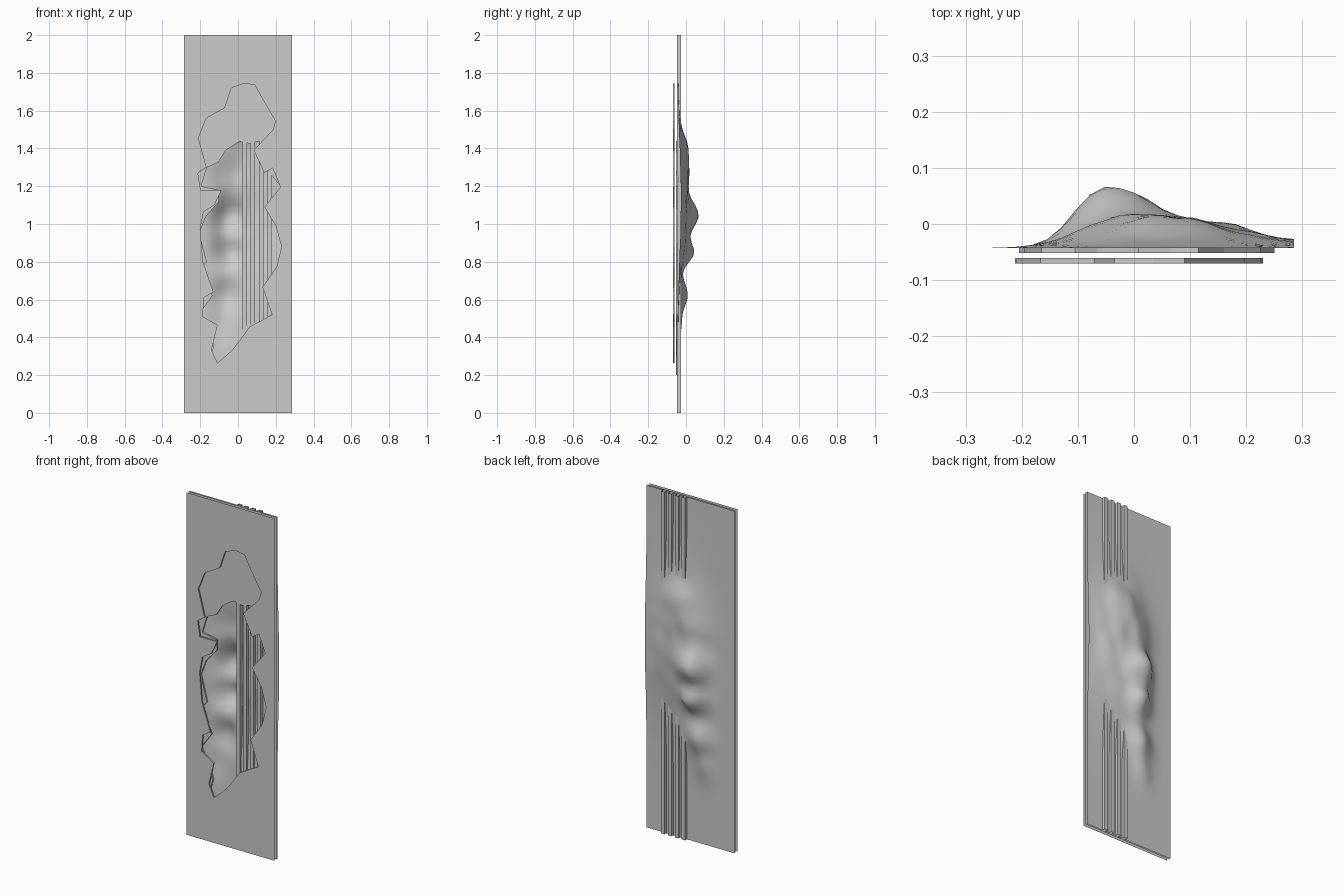
import bpy, bmesh, math
from mathutils import Vector, noise

if "Cube" in bpy.data.objects:
    bpy.data.objects.remove(bpy.data.objects["Cube"])

W, H = 0.285, 2.0


def finish(bm, name):
    mesh = bpy.data.meshes.new(name)
    bm.to_mesh(mesh)
    bm.free()
    ob = bpy.data.objects.new(name, mesh)
    bpy.context.collection.objects.link(ob)
    return ob


def torn_sheet(name, hole, y, depth):
    """Thin sheet with a jagged hole whose rim is folded back."""
    bm = bmesh.new()
    loops = []
    for pts in ([(-W, 0), (W, 0), (W, H), (-W, H)], hole):
        vs = [bm.verts.new((x, y, z)) for x, z in pts]
        loops.append(vs)
        for a, b in zip(vs, vs[1:] + vs[:1]):
            bm.edges.new((a, b))
    bmesh.ops.triangle_fill(bm, use_beauty=True, use_dissolve=False,
                            edges=bm.edges[:], normal=(0, -1, 0))
    rim = loops[1]
    back = [bm.verts.new((v.co.x, y + depth, v.co.z)) for v in rim]
    n = len(rim)
    for i in range(n):
        j = (i + 1) % n
        bm.faces.new((rim[i], rim[j], back[j], back[i]))
    return finish(bm, name)


# Front skin with the large tear
front_hole = [(-.035, 1.72), (.035, 1.745), (.09, 1.735), (.125, 1.67), (.198, 1.545),
              (.185, 1.5), (.125, 1.435), (.083, 1.39), (.14, 1.27), (.183, 1.297),
              (.225, 1.195), (.14, 1.09), (.2, .99), (.23, .88), (.205, .775),
              (.13, .665), (.18, .52), (.06, .455), (.01, .385), (-.03, .333),
              (-.108, .264), (-.14, .333), (-.108, .465), (-.187, .51),
              (-.18, .61), (-.13, .64), (-.185, .8), (-.2, .97), (-.182, 1.065),
              (-.125, 1.1), (-.087, 1.18), (-.198, 1.18), (-.212, 1.27),
              (-.167, 1.3), (-.209, 1.455), (-.167, 1.56), (-.07, 1.615)]
torn_sheet("front_skin", front_hole, -.07, .009)

# Second layer, torn differently
inner_hole = [(-.105, 1.325), (-.065, 1.39), (.008, 1.437), (.065, 1.425), (.115, 1.44),
              (.1, 1.38), (.16, 1.28), (.225, 1.2), (.2, 1.08), (.25, .9),
              (.22, .7), (.19, .52), (.1, .4), (-.02, .3), (-.08, .2), (-.16, .24),
              (-.125, .36), (-.2, .53), (-.135, .62), (-.2, .76), (-.165, .8),
              (-.205, .95), (-.17, 1.04), (-.1, 1.12), (-.1, 1.18), (-.195, 1.2),
              (-.165, 1.3)]
torn_sheet("inner_skin", inner_hole, -.052, .009)


# Hollowed rough backing that bulges to the rear
def bump(x, z, cx, cz, sx, sz):
    return math.exp(-.5 * (((x - cx) / sx) ** 2 + ((z - cz) / sz) ** 2))


def depth(x, z):
    h = .056 * bump(x, z, .05, 1.12, .15 if x > .05 else .1, .26)
    for cx, cz, amp, sx, sz in [(-.05, 1.04, .083, .05, .07), (-.05, .85, .068, .05, .05),
                                (-.06, .62, .05, .05, .06), (.05, 1.4, .026, .08, .06),
                                (-.09, .46, .018, .04, .06), (-.05, 1.27, .02, .06, .06)]:
        h += amp * bump(x, z, cx, cz, sx, sz)
    return h * (1 + .18 * noise.noise(Vector((x * 14, 3, z * 9))))


bm = bmesh.new()
NX, NZ = 22, 60
grid = []
for k in range(NZ + 1):
    row = []
    for i in range(NX + 1):
        x, z = -W + 2 * W * i / NX, H * k / NZ
        row.append(bm.verts.new((x, -.043 + depth(x, z), z)))
    grid.append(row)
for k in range(NZ):
    for i in range(NX):
        f = bm.faces.new((grid[k][i], grid[k][i + 1], grid[k + 1][i + 1], grid[k + 1][i]))
        f.smooth = True
finish(bm, "rough_backing")

# Four open-ended square studs running top to bottom
for n in range(4):
    bm = bmesh.new()
    cx, cy, r = .035 + .044 * n, -.037, .0115
    rings = [[bm.verts.new((cx + sx * r, cy + sy * r, z))
              for sx, sy in ((-1, -1), (1, -1), (1, 1), (-1, 1))] for z in (0, H)]
    for i in range(4):
        j = (i + 1) % 4
        bm.faces.new((rings[0][i], rings[0][j], rings[1][j], rings[1][i]))
    finish(bm, f"stud_{n + 1}")
